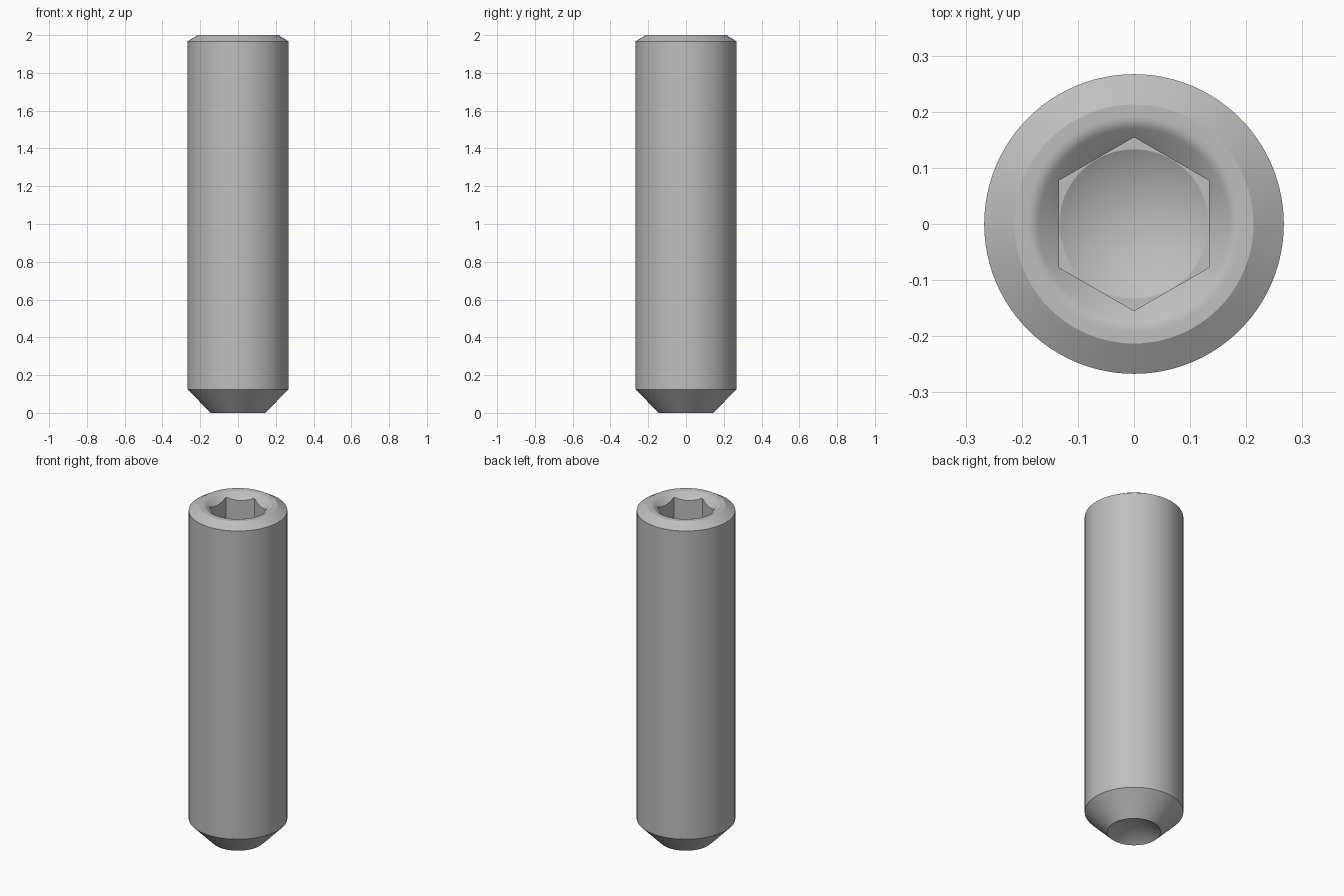
import bpy, bmesh, math
from mathutils import Matrix, Vector

cube = bpy.data.objects.get("Cube")
if cube:
    bpy.data.objects.remove(cube, do_unlink=True)

SEGMENTS = 96
RADIUS, LENGTH = 0.267, 2.0
HEX_APOTHEM, SOCKET_FLOOR = 0.134, 1.667

steel = bpy.data.materials.new("plain_steel")
steel.use_nodes = True
steel.diffuse_color = (0.52, 0.52, 0.52, 1)
steel.node_tree.nodes["Principled BSDF"].inputs["Base Color"].default_value = (0.52, 0.52, 0.52, 1)


def add_object(name, bm):
    bmesh.ops.recalc_face_normals(bm, faces=bm.faces)
    mesh = bpy.data.meshes.new(name)
    bm.to_mesh(mesh)
    bm.free()
    obj = bpy.data.objects.new(name, mesh)
    bpy.context.collection.objects.link(obj)
    mesh.materials.append(steel)
    return obj


def revolve(name, profile):
    """Spin an (r, z) outline around the z axis into a closed solid."""
    bm = bmesh.new()
    verts = [bm.verts.new((r, 0, z)) for r, z in profile]
    edges = [bm.edges.new(pair) for pair in zip(verts, verts[1:])]
    bmesh.ops.spin(bm, geom=verts + edges, cent=(0, 0, 0), axis=(0, 0, 1),
                   angle=math.tau, steps=SEGMENTS, use_merge=True)
    bmesh.ops.remove_doubles(bm, verts=bm.verts, dist=1e-5)
    return add_object(name, bm)


# Rounded lip blending the flat rim into the socket countersink
slope = math.radians(40)
lip_radius = 0.035
lip = []
for i in range(5):
    a = slope * i / 4
    lip.append((0.192 - lip_radius * math.sin(a),
                LENGTH - lip_radius * (1 - math.cos(a))))
bore = HEX_APOTHEM - 0.001
lip_r, lip_z = lip[-1]
countersink_end = (bore, lip_z - (lip_r - bore) * math.tan(slope))

# Screw body: cup point, chamfers, shank, countersink and drilled bore
profile = [(0, 0.084), (0.145, 0), (RADIUS, 0.125), (RADIUS, 1.967), (0.213, LENGTH)]
profile += lip + [countersink_end, (bore, SOCKET_FLOOR - 0.001),
                  (0, SOCKET_FLOOR - 0.078)]
screw = revolve("set_screw", profile)

# Hexagonal key socket, corners along y
bm = bmesh.new()
height = LENGTH + 0.1 - SOCKET_FLOOR
corner = HEX_APOTHEM / math.cos(math.pi / 6)
place = Matrix.Translation(Vector((0, 0, SOCKET_FLOOR + height / 2)))
spin = Matrix.Rotation(math.pi / 6, 4, "Z")
bmesh.ops.create_cone(bm, cap_ends=True, segments=6, radius1=corner,
                      radius2=corner, depth=height)
# Turn the prism until one corner lies on the y axis
if not any(abs(v.co.x) < 1e-4 for v in bm.verts):
    bmesh.ops.transform(bm, matrix=spin, verts=bm.verts)
bmesh.ops.transform(bm, matrix=place, verts=bm.verts)
cutter = add_object("socket_cutter", bm)
cutter.hide_render = True

cut = screw.modifiers.new("hex_socket", "BOOLEAN")
cut.operation = "DIFFERENCE"
cut.solver = "EXACT"
cut.object = cutter

bpy.ops.object.select_all(action="DESELECT")
screw.select_set(True)
bpy.context.view_layer.objects.active = screw
bpy.ops.object.modifier_apply(modifier=cut.name)
bpy.data.objects.remove(cutter, do_unlink=True)
bpy.ops.object.shade_smooth_by_angle(angle=math.radians(28))
